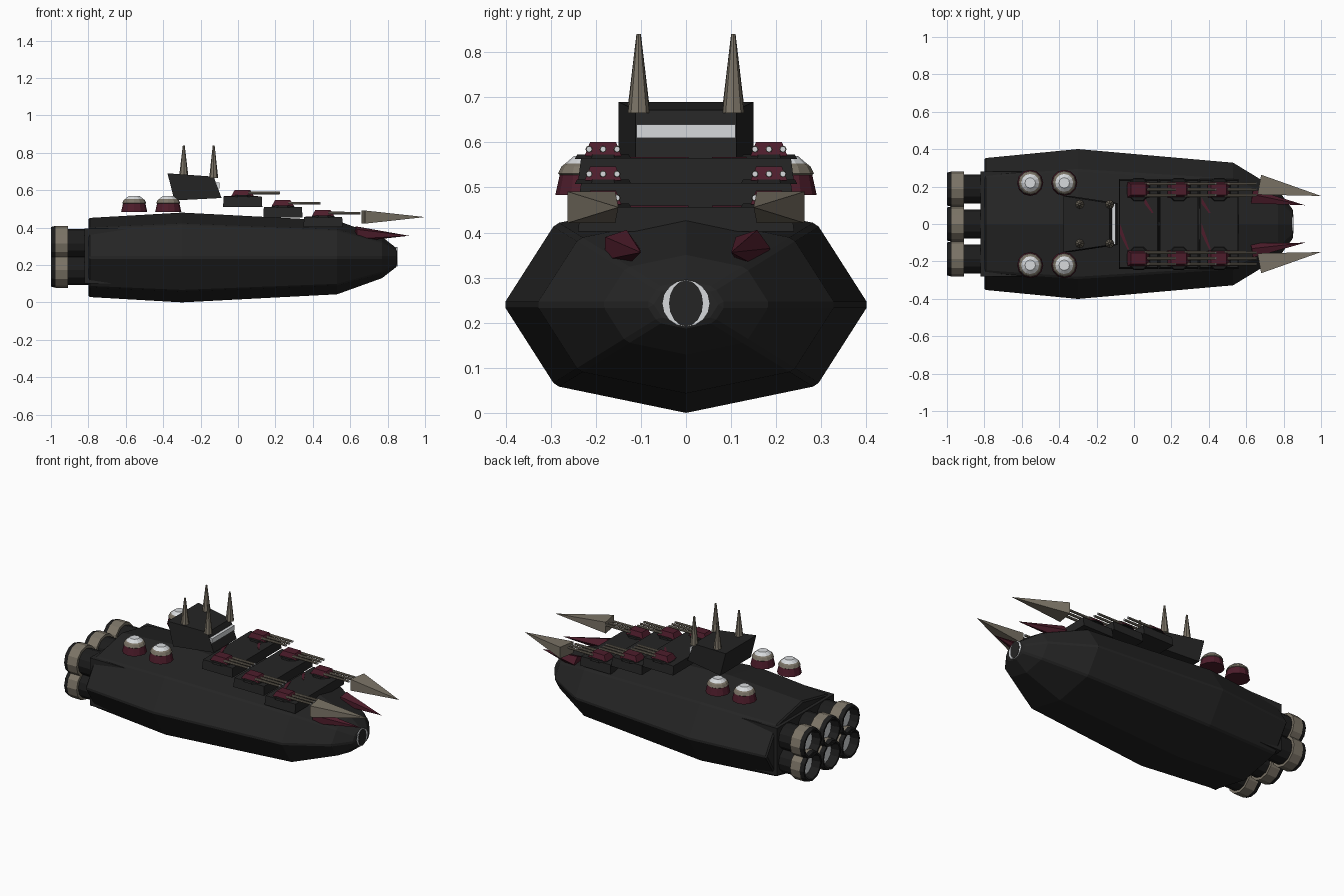
import bpy, bmesh, math
from mathutils import Vector, Matrix

if "Cube" in bpy.data.objects:
    bpy.data.objects.remove(bpy.data.objects["Cube"])


def material(name, r, g, b):
    m = bpy.data.materials.new(name)
    m.diffuse_color = (r, g, b, 1)
    m.use_nodes = True
    m.node_tree.nodes["Principled BSDF"].inputs["Base Color"].default_value = m.diffuse_color
    return m


HULL = material("charcoal_hull", .018, .018, .018)
DARK = material("black_metal", .012, .012, .012)
RED = material("dark_crimson", .075, .012, .024)
TAN = material("bone_grey", .2, .175, .135)
LIGHT = material("pale_light", .68, .7, .72)


def finish(name, bm, mats):
    bmesh.ops.remove_doubles(bm, verts=bm.verts, dist=1e-5)
    bmesh.ops.recalc_face_normals(bm, faces=bm.faces)
    me = bpy.data.meshes.new(name)
    bm.to_mesh(me)
    bm.free()
    for m in mats:
        me.materials.append(m)
    ob = bpy.data.objects.new(name, me)
    bpy.context.collection.objects.link(ob)
    return ob


def loft(name, rings, mats, segment_mats=None):
    """Skin a list of equal-length point rings; one material slot per segment."""
    bm = bmesh.new()
    vs = [[bm.verts.new(p) for p in ring] for ring in rings]
    n = len(rings[0])
    for k in range(len(vs) - 1):
        for i in range(n):
            j = (i + 1) % n
            f = bm.faces.new((vs[k][i], vs[k][j], vs[k + 1][j], vs[k + 1][i]))
            f.material_index = segment_mats[k] if segment_mats else 0
    for ring, slot in ((vs[0], 0), (vs[-1], -1)):
        if (ring[0].co - ring[1].co).length > 1e-4:
            f = bm.faces.new(ring)
            f.material_index = segment_mats[slot] if segment_mats else 0
    bmesh.ops.dissolve_degenerate(bm, dist=1e-5, edges=bm.edges)
    return finish(name, bm, mats)


def lathe(name, origin, direction, profile, n, mats, segs=None, sx=1, sy=1, turn=0):
    """Turn (height, radius) points around an axis."""
    q = Vector(direction).to_track_quat('Z', 'Y')
    rings = []
    for h, r in profile:
        rings.append([Vector(origin) + q @ Vector((
            r * sx * math.cos(turn + 2 * math.pi * i / n),
            r * sy * math.sin(turn + 2 * math.pi * i / n), h)) for i in range(n)])
    return loft(name, rings, mats, segs)


def box(name, x, y, z, mat, taper=1.0):
    """Box from ranges, with the top scaled about its centre."""
    cx, cy = sum(x) / 2, sum(y) / 2
    rings = []
    for h, s in ((z[0], 1), (z[1], taper)):
        rings.append([(cx + (a - cx) * s, cy + (b - cy) * s, h) for a, b in
                      ((x[0], y[0]), (x[1], y[0]), (x[1], y[1]), (x[0], y[1]))])
    return loft(name, rings, [mat])


def spike(name, base, tip, r, n, mat, sx=1, sy=1, turn=0, tip_r=0.0):
    d = Vector(tip) - Vector(base)
    return lathe(name, base, d, [(0, r), (d.length, tip_r)], n, [mat], None, sx, sy, turn)


# Hull: one eight-sided section scaled along the length
section = [(.405, 0), (.29, .18), (0, .24), (-.29, .18),
           (-.405, 0), (-.29, -.18), (0, -.24), (.29, -.18)]
stations = [(-.8, .88), (-.3, 1), (.53, .82), (.77, .46), (.85, .2)]
hull = loft("hull", [[(x, y * s, .24 + z * s) for y, z in section] for x, s in stations], [HULL])
bev = hull.modifiers.new("edge_chamfer", 'BEVEL')
bev.width, bev.segments = .008, 1

# Nose light with dark centre
lathe("nose_light", (.846, 0, .243), (1, 0, 0), [(0, .052), (.006, .052)], 16, [LIGHT])
lathe("nose_light_cover", (.848, 0, .243), (1, 0, 0), [(0, .051), (.006, .051)], 16, [HULL], sx=.74)

# Engine mount and six engines
box("engine_mount", (-.82, -.45), (-.28, .28), (.1, .395), HULL)
for y in (-.187, 0, .187):
    for z in (.172, .315):
        lathe("engine", (-.8, y, z), (-1, 0, 0),
              [(0, .078), (.11, .078), (.11, .094), (.175, .094), (.2, .088),
               (.2, .076), (.15, .066), (.15, 0)], 12, [DARK, TAN, LIGHT],
              [0, 1, 1, 0, 0, 0, 2])

# Bridge, narrowing towards the front
bridge = []
for x0, z0, x1, z1, in ((-.34, .545, -.377, .69), (-.088, .558, -.13, .672)):
    w = .15 if x0 < -.2 else .112
    bridge.append([(x0, -w, z0), (x0, w, z0), (x1, w, z1), (x1, -w, z1)])
loft("bridge", bridge, [HULL])
loft("bridge_window", [[(x, y, z) for y, z in ((-.11, .61), (.11, .61), (.11, .64), (-.11, .64))]
                       for x in (-.125, -.1)], [LIGHT])
for x, z in ((-.29, .68), (-.13, .665)):
    for y in (-.105, .105):
        spike("bridge_spike", (x, y, z), (x, y, .84), .024, 8, TAN, tip_r=.005)

# Stepped gun decks, each with two triple turrets
for cx, top in ((.025, .565), (.24, .51), (.455, .457)):
    box("gun_deck", (cx - .105, cx + .105), (-.24, .24), (top - .055, top), HULL, .97)
    for cy in (-.184, .184):
        lathe("turret_base", (cx, cy, top - .002), (0, 0, 1), [(0, .068), (.01, .062)], 8,
              [DARK], turn=math.pi / 8)
        box("turret", (cx - .06, cx + .058), (cy - .041, cy + .041), (top + .005, top + .036), RED, .7)
        for dy in (-.031, 0, .031):
            lathe("barrel", (cx + .03, cy + dy, top + .02), (1, 0, 0),
                  [(0, .008), (.166, .007), (.166, .0065), (.17, .0065)], 8,
                  [TAN, LIGHT], [0, 0, 1])

# Slanted red stripes on the decks
for x, y, z, length in ((.08, .1, .565, .085), (-.052, -.065, .565, .14),
                        (.385, .1, .457, .085), (.385, -.065, .457, .14)):
    h = length / 2
    loft("deck_stripe", [[(x - .024, y + h, k), (x - .024, y + h * .2, k),
                          (x + .016, y - h, k), (x + .026, y - h, k)]
                         for k in (z - .002, z + .003)], [RED])

# Rear dome turrets
for x in (-.555, -.373):
    for y in (-.22, .22):
        lathe("dome", (x, y, .483), (0, 0, 1),
              [(0, .07), (.045, .06), (.048, .064), (.064, .056), (.07, .048), (.087, .028)],
              12, [RED, TAN, LIGHT], [0, 1, 1, 1, 2])

# Bow horns and smaller red fangs
for s in (-1, 1):
    spike("bow_horn", (.67, s * .21, .456), (1.0, s * .15, .456), 1, 4, TAN,
          .054 * math.sqrt(2), .035 * math.sqrt(2), math.pi / 4)
    spike("bow_fang", (.63, s * .145, .365), (.915, s * .1, .356), .043, 5, RED)
